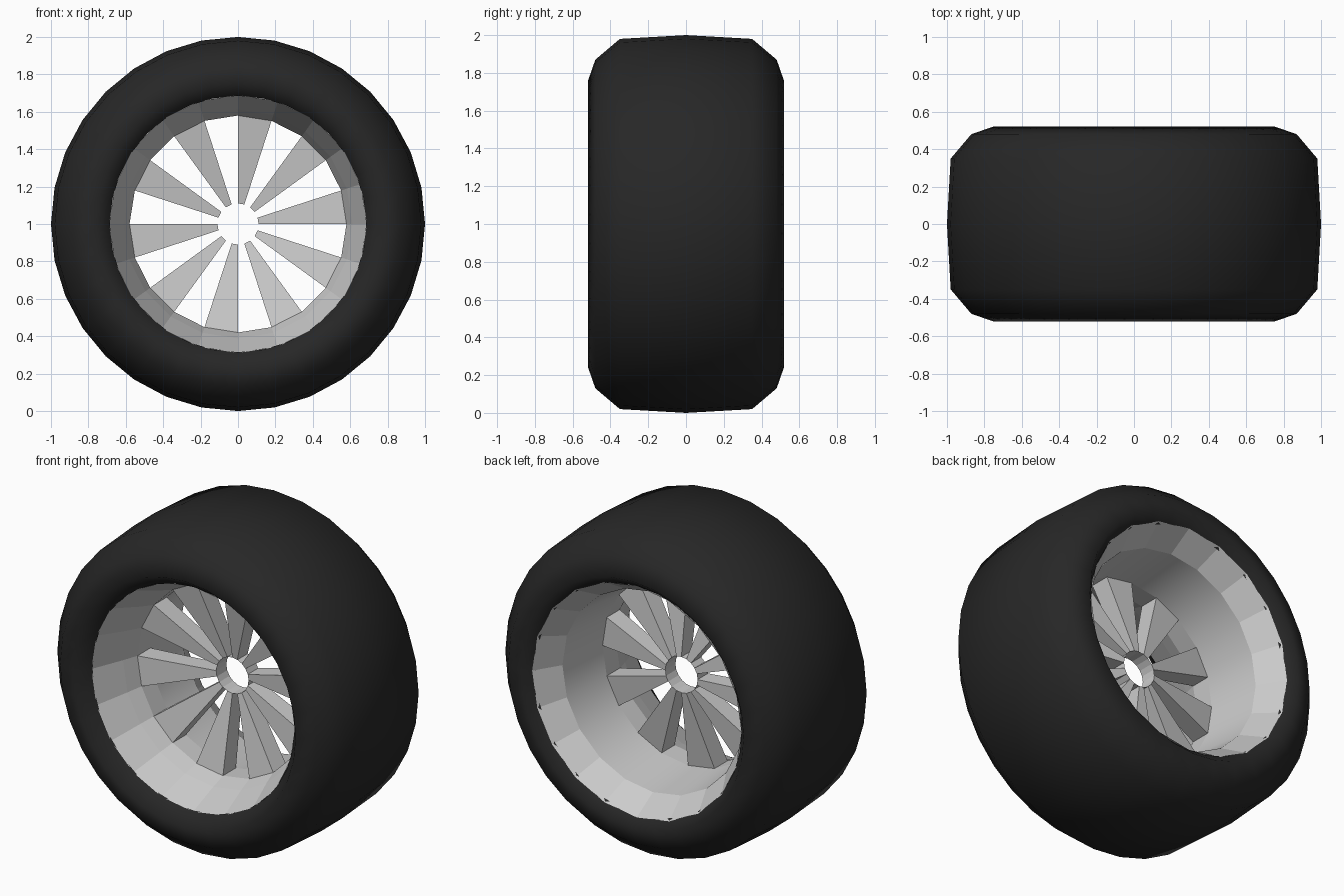
import bpy, bmesh
from math import sin, cos, radians, pi

if "Cube" in bpy.data.objects:
    bpy.data.objects.remove(bpy.data.objects["Cube"])


def point(r, y, a):
    # position around the wheel axis (along y, at z = 1)
    return (r * cos(a), y, 1 + r * sin(a))


def finish(name, bm):
    me = bpy.data.meshes.new(name)
    bm.to_mesh(me)
    bm.free()
    ob = bpy.data.objects.new(name, me)
    bpy.context.collection.objects.link(ob)
    return ob


def revolve(name, profile, sides, smooth):
    # profile is (radius, y); smooth holds one flag per profile segment
    bm = bmesh.new()
    rings = [[bm.verts.new(point(r, y, 2 * pi * i / sides)) for r, y in profile]
             for i in range(sides)]
    for i, ring in enumerate(rings):
        nxt = rings[(i + 1) % sides]
        for j in range(len(profile) - 1):
            f = bm.faces.new((ring[j], ring[j + 1], nxt[j + 1], nxt[j]))
            f.smooth = smooth[j]
    return finish(name, bm)


# Tyre: rounded shoulders, gently crowned tread
tyre_profile = [(0.685, -0.43), (0.755, -0.52), (0.87, -0.48), (0.98, -0.35),
                (1.0, 0.0),
                (0.98, 0.35), (0.87, 0.48), (0.755, 0.52), (0.70, 0.46)]
tyre = revolve("tyre", tyre_profile, 32, [True] * 8)
rubber = bpy.data.materials.new("rubber")
rubber.diffuse_color = (0.02, 0.02, 0.02, 1)
rubber.use_nodes = True
rubber.node_tree.nodes["Principled BSDF"].inputs["Base Color"].default_value = rubber.diffuse_color
tyre.data.materials.append(rubber)

# Rim: faceted lips on both sides, smooth barrel behind the spokes
rim_profile = [(0.71, 0.476), (0.614, 0.32), (0.58, -0.02),
               (0.58, -0.146), (0.612, -0.24), (0.69, -0.435)]
revolve("rim", rim_profile, 20, [False, True, False, False, False])

# Hub: open thin ring
revolve("hub", [(0.11, 0.045), (0.11, -0.055)], 20, [False])

# Spokes: ten wedges, dished towards the hub
bm = bmesh.new()
section = [(0.11, -0.055), (0.58, -0.146), (0.58, -0.02), (0.11, 0.045)]
for k in range(10):
    a0 = radians(36 * k)
    a1 = a0 + radians(18)
    s0 = [bm.verts.new(point(r, y, a0)) for r, y in section]
    s1 = [bm.verts.new(point(r, y, a1)) for r, y in section]
    bm.faces.new(s0)
    bm.faces.new(s1[::-1])
    bm.faces.new((s0[0], s1[0], s1[1], s0[1]))
    bm.faces.new((s0[2], s1[2], s1[3], s0[3]))
bmesh.ops.recalc_face_normals(bm, faces=bm.faces[:])
finish("spokes", bm)
